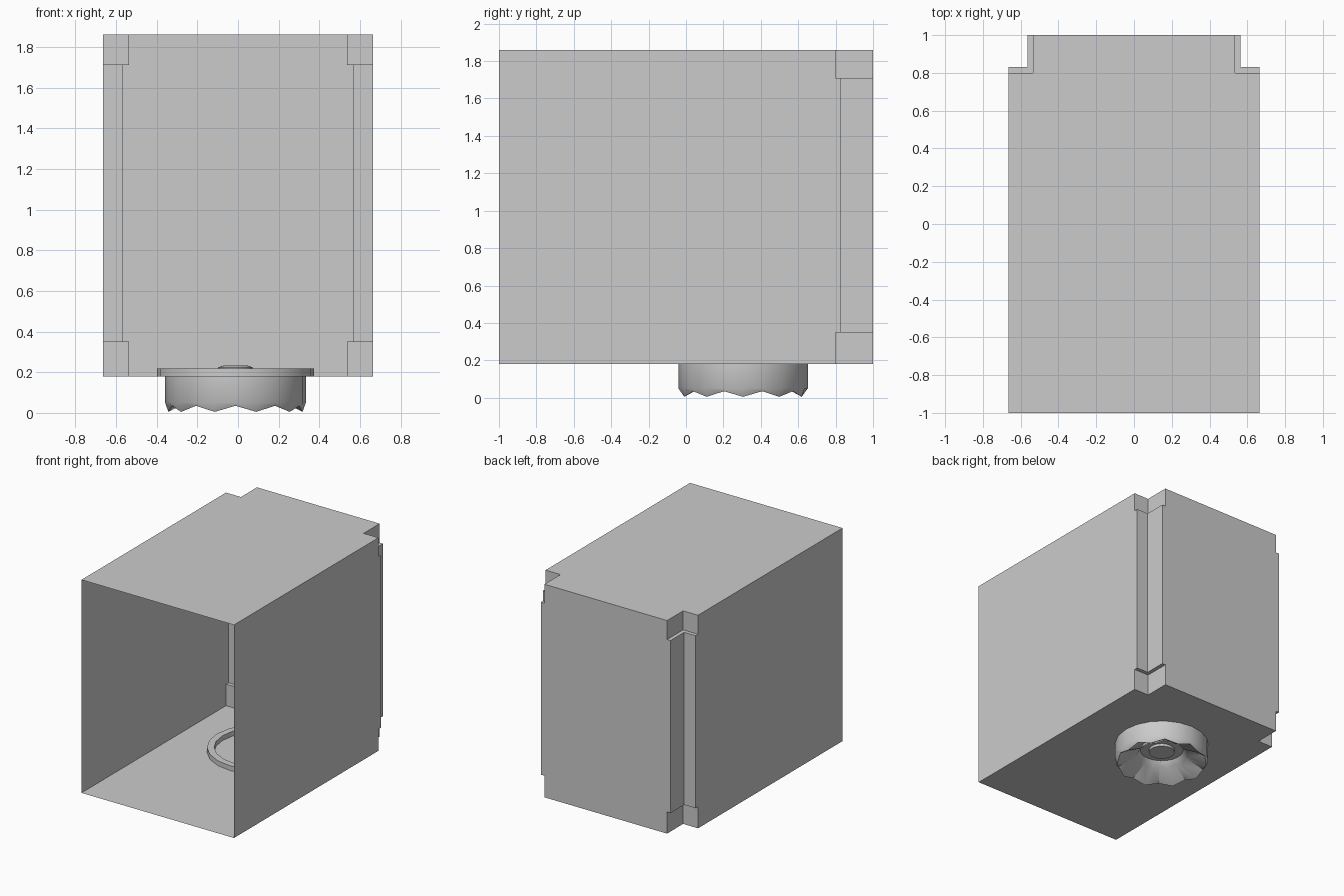
import bpy, bmesh
from math import sin, cos, pi

if "Cube" in bpy.data.objects:
    bpy.data.objects.remove(bpy.data.objects["Cube"])

CX, CY = -0.0125, 0.305      # drain axis
W, Y0, Y1 = 0.665, -1.0, 1.0  # half width, front, back


def make(name, bm, smooth=None):
    bmesh.ops.remove_doubles(bm, verts=bm.verts, dist=1e-5)
    me = bpy.data.meshes.new(name)
    bm.to_mesh(me)
    bm.free()
    ob = bpy.data.objects.new(name, me)
    bpy.context.collection.objects.link(ob)
    if smooth:
        bpy.context.view_layer.objects.active = ob
        ob.select_set(True)
        bpy.ops.object.shade_smooth_by_angle(angle=smooth)
        ob.select_set(False)
    return ob


def outline(nx, ny):
    # open U-shaped plan with stepped back corners
    right = [(W, Y0), (W, ny), (nx, ny), (nx, Y1)]
    return right + [(-x, y) for x, y in reversed(right)]


# thin shell: three stacked wall bands, deeper notches at both ends
deep, shallow = outline(0.535, 0.80), outline(0.565, 0.83)
bm = bmesh.new()
for plan, z0, z1 in ((deep, 0.18, 0.35), (shallow, 0.35, 1.71), (deep, 1.71, 1.86)):
    for (ax, ay), (bx, by) in zip(plan, plan[1:]):
        bm.faces.new([bm.verts.new(p) for p in
                      ((ax, ay, z0), (bx, by, z0), (bx, by, z1), (ax, ay, z1))])
# floor and ceiling
for z in (0.18, 1.86):
    f = bm.faces.new([bm.verts.new((x, y, z)) for x, y in deep])
    if z < 1:
        f.normal_flip()
# corner ledges between the two notch sizes
for z in (0.35, 1.71):
    for s in (1, -1):
        ring = [(W, 0.80), (W, 0.83), (0.565, 0.83), (0.565, 1), (0.535, 1), (0.535, 0.80)]
        f = bm.faces.new([bm.verts.new((s * x, y, z)) for x, y in ring])
        if (s > 0) == (z < 1):
            f.normal_flip()
make("cabinet_shell", bm)


def lathe(name, profile, n, smooth):
    # profile rows: radius, height, scallop depth
    bm = bmesh.new()
    rows = []
    for r, z, wave in profile:
        rows.append([bm.verts.new((CX + r * sin(2 * pi * i / n), CY - r * cos(2 * pi * i / n),
                                   z + wave * cos(20 * pi * i / n))) for i in range(n)])
    for a, b in zip(rows, rows[1:]):
        for i in range(n):
            j = (i + 1) % n
            bm.faces.new((a[i], a[j], b[j], b[i]))
    if profile[0] != profile[-1]:
        bm.faces.new(rows[-1])
    bmesh.ops.recalc_face_normals(bm, faces=bm.faces)
    return make(name, bm, smooth)


# raised rim on the floor inside
lathe("inner_rim", [(0.387, 0.18, 0), (0.387, 0.218, 0), (0.335, 0.218, 0),
                    (0.335, 0.18, 0), (0.387, 0.18, 0)], 20, 0.6)
# scalloped drain body below, dished towards its centre
lathe("drain_body", [(0.346, 0.18, 0), (0.346, 0.05, 0), (0.33, 0.02, 0.015),
                     (0.19, 0.09, 0.012), (0.16, 0.13, 0), (0.095, 0.13, 0),
                     (0.095, 0.11, 0)], 20, 0.7)
# small cap at the middle of the rim
lathe("centre_cap", [(0.085, 0.18, 0), (0.085, 0.224, 0), (0.06, 0.232, 0)], 20, 0.6)
